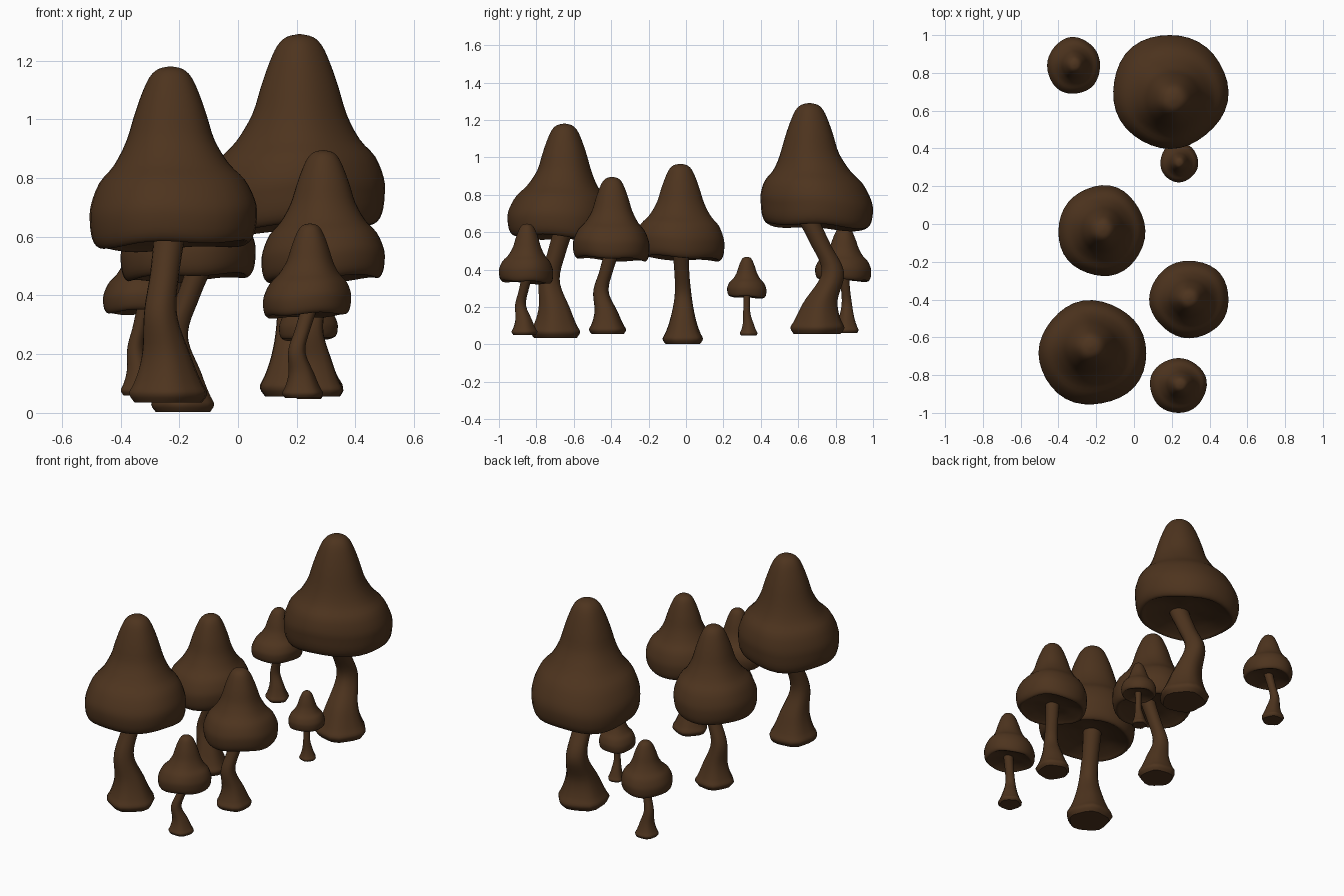
import bpy, bmesh, math
from mathutils import Vector

if "Cube" in bpy.data.objects:
    bpy.data.objects.remove(bpy.data.objects["Cube"])

brown = bpy.data.materials.new("dark brown")
brown.diffuse_color = (0.075, 0.034, 0.013, 1)
brown.use_nodes = True
brown.node_tree.nodes["Principled BSDF"].inputs["Base Color"].default_value = brown.diffuse_color

# cap profile (radius, height): bell with a nipple, rounded rim, hollow underside
CAP = [(.02, 1), (.15, .985), (.25, .94), (.34, .85), (.43, .73), (.53, .58),
       (.69, .445), (.87, .35), (.98, .23), (1, .14), (.97, .04), (.89, -.01),
       (.78, .01), (.5, .05), (.2, .065)]
# stem profile (share of foot radius, height share): flared foot, slim neck
STEM = [(.86, 0), (1, .05), (.87, .11), (.71, .2), (.55, .33), (.43, .48),
        (.38, .64), (.38, .8), (.42, 1)]


def spline(pts, u):
    """Catmull-Rom point at u in 0..1 along evenly spaced control points."""
    n = len(pts) - 1
    i = min(int(u * n), n - 1)
    t = u * n - i
    p = [Vector(pts[max(0, min(n, i + k))]) for k in (-1, 0, 1, 2)]
    return p[1] + 0.5 * ((p[2] - p[0]) * t
                         + (2 * p[0] - 5 * p[1] + 4 * p[2] - p[3]) * t * t
                         + (3 * p[1] - p[0] - 3 * p[2] + p[3]) * t ** 3)


def loft(name, rings):
    """Skin closed rings of points into a smooth capped solid."""
    bm = bmesh.new()
    vs = [[bm.verts.new(c) for c in r] for r in rings]
    n = len(vs[0])
    for a, b in zip(vs, vs[1:]):
        for j in range(n):
            bm.faces.new((a[j], a[(j + 1) % n], b[(j + 1) % n], b[j]))
    bm.faces.new(vs[0])
    bm.faces.new(vs[-1])
    bmesh.ops.recalc_face_normals(bm, faces=bm.faces)
    me = bpy.data.meshes.new(name)
    bm.to_mesh(me)
    bm.free()
    me.materials.append(brown)
    ob = bpy.data.objects.new(name, me)
    bpy.context.collection.objects.link(ob)
    bpy.ops.object.select_all(action='DESELECT')
    ob.select_set(True)
    bpy.context.view_layer.objects.active = ob
    bpy.ops.object.shade_smooth_by_angle(angle=math.radians(50))


def fit(values, half):
    """Rescale values to run from -half to half."""
    lo, hi = min(values), max(values)
    return [((v - lo) / (hi - lo) * 2 - 1) * half for v in values]


def make_cap(name, centre, size, apex, z0, z1, seed):
    n, steps, h = 36, 42, z1 - z0
    # gently lobed outline, rescaled to the cap size
    angles = [math.tau * j / n for j in range(n)]
    lobes = [1 + .01 * math.sin(3 * a + seed) + .01 * math.sin(5 * a + 2 * seed) for a in angles]
    xs = fit([r * math.cos(a) for r, a in zip(lobes, angles)], size.x)
    ys = fit([r * math.sin(a) for r, a in zip(lobes, angles)], size.y)
    rings = []
    for s in range(steps + 1):
        r, t = spline(CAP, s / steps)
        k = max(0, min(1, (t - .15) / .45))
        c = centre.lerp(apex, k)
        ring = []
        for a, x, y in zip(angles, xs, ys):
            # the brim tilts and waves a little, the tip does not
            brim = .04 * x - .05 * y + .012 * h * math.sin(4 * a + seed)
            ring.append((c.x + x * r, c.y + y * r, z0 + h * t + (1 - k) * r * brim))
        rings.append(ring)
    loft(name, rings)


def make_stem(name, foot, bend, top, radius, z0, z1, seed):
    n, steps = 18, 26
    mid = foot + bend
    path = [foot, foot.lerp(mid, .2), mid, mid.lerp(top, .5), top]
    rings = []
    for s in range(steps + 1):
        r, t = spline(STEM, s / steps)
        t = max(0, min(1, t))
        c = spline(path, t)
        ring = []
        for j in range(n):
            a = math.tau * j / n
            # lobes on the foot fade out up the neck
            q = radius * r * (1 + .05 * (1 - t) * math.sin(5 * a + seed))
            ring.append((c.x + q * math.cos(a), c.y + q * math.sin(a), z0 + (z1 - z0) * t))
        rings.append(ring)
    loft(name, rings)


seed = 0


def mushroom(name, centre, size, apex, foot, bend, heights, top=None):
    """centre, size: cap plan; foot, bend, top: stem plan; heights: foot, brim, tip."""
    global seed
    seed += 1.3
    top = Vector(top or apex)
    centre, size, apex, foot, bend = map(Vector, (centre, size, apex, foot, bend))
    low, brim, tip = heights
    make_cap(name + "_cap", centre, size, apex, brim, tip, seed)
    make_stem(name + "_stem", foot, bend, top, .465 * size.x, low,
              brim + .12 * (tip - brim), seed)


mushroom("back_right_large", (.195, .7), (.305, .3), (.21, .66), (.21, .7), (-.015, .085), (.055, .635, 1.29), (.2, .64))
mushroom("front_left_large", (-.22, -.68), (.285, .275), (-.23, -.65), (-.24, -.695), (-.025, -.035), (.035, .575, 1.18))
mushroom("middle_left", (-.17, -.035), (.23, .24), (-.165, -.03), (-.185, -.015), (-.03, 0), (.003, .465, .965), (-.125, -.03))
mushroom("middle_right", (.29, -.4), (.21, .205), (.29, -.395), (.265, -.42), (-.015, -.035), (.055, .46, .895))
mushroom("front_right_small", (.235, -.855), (.15, .145), (.245, -.85), (.22, -.865), (-.02, -.02), (.05, .335, .645))
mushroom("back_right_tiny", (.24, .325), (.1, .105), (.24, .325), (.24, .335), (0, -.01), (.047, .255, .468))
mushroom("back_left_small", (-.32, .84), (.14, .15), (-.315, .845), (-.335, .86), (-.015, 0), (.06, .347, .63))
